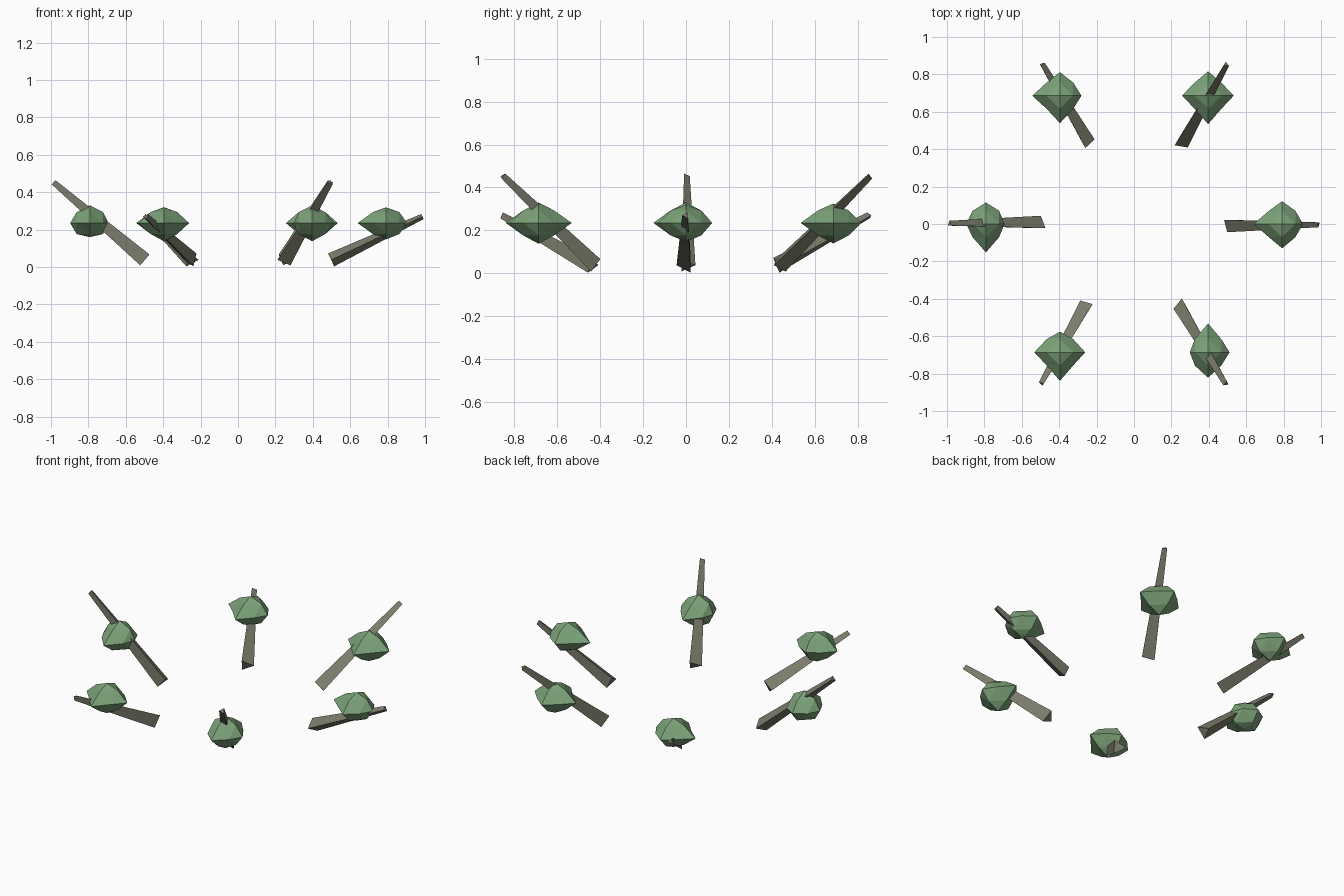
import bpy, bmesh
from math import sin, cos, pi, radians
from mathutils import Vector

if "Cube" in bpy.data.objects:
    bpy.data.objects.remove(bpy.data.objects["Cube"])


def material(name, color):
    m = bpy.data.materials.new(name)
    m.diffuse_color = (*color, 1)
    m.use_nodes = True
    m.node_tree.nodes["Principled BSDF"].inputs["Base Color"].default_value = m.diffuse_color
    return m


WOOD = material("wood", (0.20, 0.20, 0.15))
LEAF = material("leaf", (0.20, 0.36, 0.19))


def finish(name, bm, mat):
    bmesh.ops.recalc_face_normals(bm, faces=bm.faces)
    mesh = bpy.data.meshes.new(name)
    bm.to_mesh(mesh)
    bm.free()
    mesh.materials.append(mat)
    bpy.context.collection.objects.link(bpy.data.objects.new(name, mesh))


# Tapered three-sided branch, one corner pointing sideways
def branch(name, angle, tip_height):
    out = Vector((cos(angle), sin(angle), 0))
    side = Vector((sin(angle), -cos(angle), 0))
    start = out * 0.498 + Vector((0, 0, 0.038))
    end = out * 0.986 + Vector((0, 0, tip_height))
    normal = (end - start).normalized().cross(side)
    bm = bmesh.new()
    rings = []
    for center, r in ((start, 0.044), (end, 0.0175)):
        rings.append([bm.verts.new(center + r * (side * cos(a) + normal * sin(a)))
                      for a in (0, 2 * pi / 3, 4 * pi / 3)])
    low, high = rings
    bm.faces.new(low)
    bm.faces.new(high)
    for i in range(3):
        j = (i + 1) % 3
        bm.faces.new((low[i], low[j], high[j], high[i]))
    finish(name, bm, WOOD)


# Leaf clump: once-subdivided octahedron with its six axis points pulled out
def foliage(name, center, tips):
    bm = bmesh.new()
    span = (-1, 0, 1)
    for d in [(x, y, z) for x in span for y in span for z in span]:
        if abs(d[0]) + abs(d[1]) + abs(d[2]) in (1, 2):
            bm.verts.new(Vector(d).normalized())
    bmesh.ops.convex_hull(bm, input=bm.verts[:])
    for v in bm.verts:
        axis = [i for i in range(3) if abs(v.co[i]) > 0.9]
        if axis:
            i = axis[0]
            v.co *= tips[2 * i + (v.co[i] > 0)]
        else:
            v.co = Vector((v.co.x * 0.1, v.co.y * 0.1, v.co.z * 0.083))
        v.co += center
    finish(name, bm, LEAF)


# Axis reach of each clump: -x, +x, -y, +y, -z, +z
REACH = [
    (.152, .112, .130, .122, .087, .084),
    (.140, .137, .152, .130, .095, .090),
    (.148, .115, .147, .126, .090, .085),
    (.105, .100, .152, .115, .075, .095),
    (.137, .135, .153, .110, .097, .084),
    (.098, .115, .136, .154, .097, .095),
]

# Six plants in a ring, alternating low and steep
for n, reach in enumerate(REACH):
    a = radians(60 * n)
    branch(f"branch_{n + 1}", a, 0.453 if n % 2 else 0.27)
    foliage(f"foliage_{n + 1}", Vector((0.792 * cos(a), 0.792 * sin(a), 0.235)), reach)
